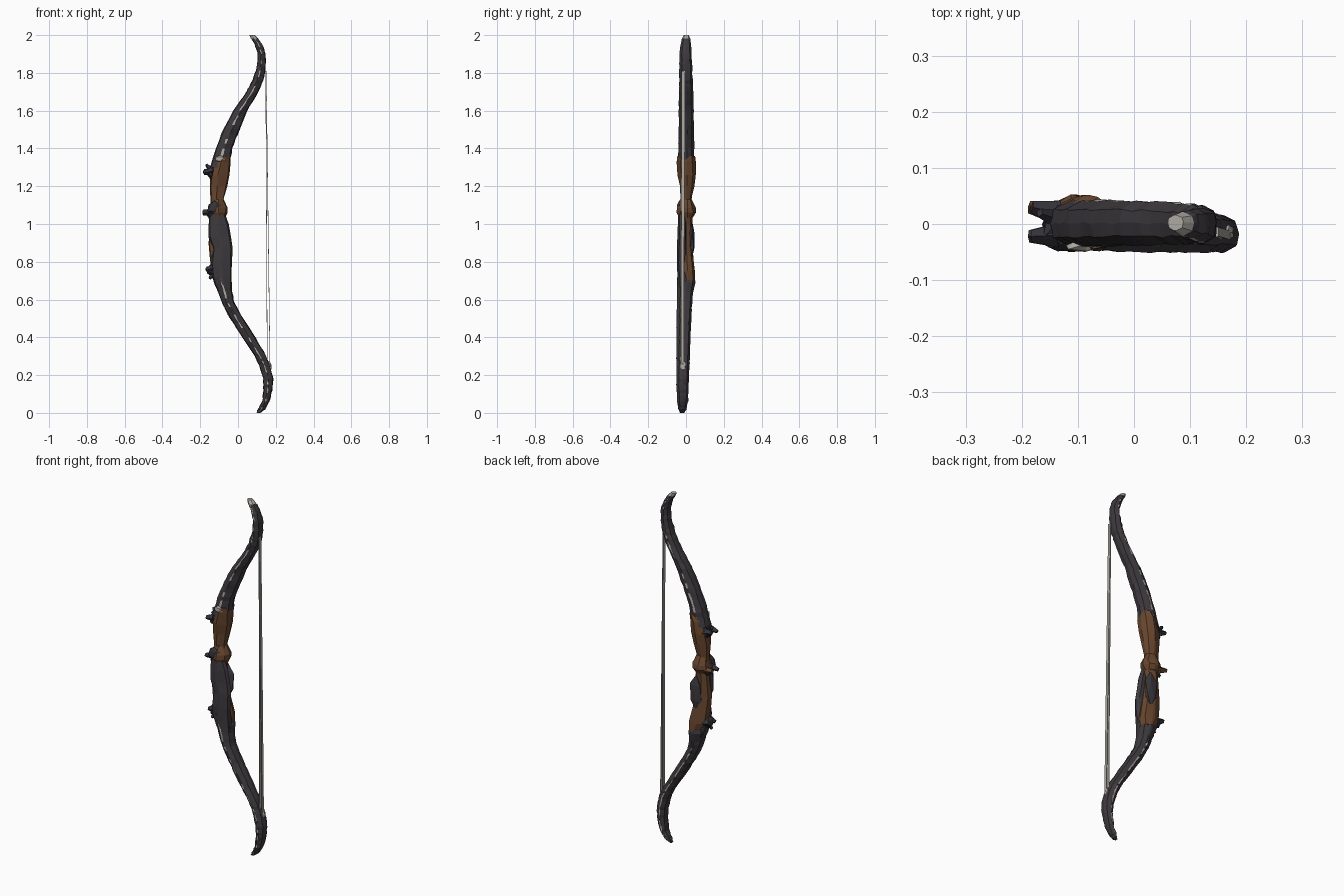
import bpy, bmesh, random
from mathutils import Vector

random.seed(4)
cube = bpy.data.objects.get("Cube")
if cube:
    bpy.data.objects.remove(cube, do_unlink=True)


def material(name, rgb):
    m = bpy.data.materials.new(name)
    m.use_nodes = True
    m.diffuse_color = (*rgb, 1)
    m.node_tree.nodes["Principled BSDF"].inputs["Base Color"].default_value = (*rgb, 1)
    return m


DARK = material("charcoal horn", (.047, .041, .047))
BROWN = material("brown leather", (.14, .062, .028))
PALE = material("pale bone", (.42, .4, .36))
SLATE = material("dark slate wrap", (.034, .034, .042))

# Cross-section in unit half widths, with a narrow strip along front and back
SECTION = [(-.85, -.6), (-.2, -1), (.08, -1), (.85, -.6), (1, .1),
           (.8, .7), (.08, 1), (-.2, 1), (-.9, .6), (-1, 0)]
STRIPS = (1, 6)


def finish(name, bm, mats):
    bmesh.ops.recalc_face_normals(bm, faces=bm.faces)
    mesh = bpy.data.meshes.new(name)
    bm.to_mesh(mesh)
    bm.free()
    for m in mats:
        mesh.materials.append(m)
    ob = bpy.data.objects.new(name, mesh)
    bpy.context.collection.objects.link(ob)
    return ob


def loft(name, rows, mats, steps=1, jitter=0.0, streaks=0.0):
    """Skin rows of (z, x low, x high, y low, y high)."""
    fine = []
    for a, b in zip(rows, rows[1:]):
        for s in range(steps):
            fine.append([p + (q - p) * s / steps for p, q in zip(a, b)])
    fine.append(rows[-1])
    bm = bmesh.new()
    rings = []
    for z, x0, x1, y0, y1 in fine:
        ring = []
        for u, v in SECTION:
            ring.append(bm.verts.new((
                (x0 + x1) / 2 + u * (x1 - x0) / 2 + random.uniform(-jitter, jitter),
                (y0 + y1) / 2 + v * (y1 - y0) / 2 + random.uniform(-jitter, jitter), z)))
        rings.append(ring)
    n = len(SECTION)
    for a, b in zip(rings, rings[1:]):
        for i in range(n):
            f = bm.faces.new((a[i], a[(i + 1) % n], b[(i + 1) % n], b[i]))
            if i in STRIPS and random.random() < streaks:
                f.material_index = 1
    bm.faces.new(rings[0])
    bm.faces.new(rings[-1])
    return finish(name, bm, mats)


def lump(name, centre, size, mat, jitter=.2):
    """Rough faceted knot."""
    bm = bmesh.new()
    bmesh.ops.create_icosphere(bm, subdivisions=1, radius=1)
    for v in bm.verts:
        k = 1 + random.uniform(-jitter, jitter)
        v.co = Vector(c + p * s * k for c, p, s in zip(centre, v.co, size))
    return finish(name, bm, [mat])


def spike(name, base, tip, radius, mat):
    """Blunt four-sided thorn from base to tip."""
    base, tip = Vector(base), Vector(tip)
    axis = tip - base
    bm = bmesh.new()
    bmesh.ops.create_cone(bm, cap_ends=True, segments=4, radius1=radius,
                          radius2=radius * .5, depth=axis.length)
    turn = axis.to_track_quat('Z', 'Y')
    for v in bm.verts:
        v.co = turn @ v.co + (base + tip) / 2
    return finish(name, bm, [mat])


def rod(name, start, end, wx, wy, mat):
    """Flat strand between two points."""
    bm = bmesh.new()
    ends = [[bm.verts.new((p[0] + sx * wx, p[1] + sy * wy, p[2]))
             for sx, sy in ((-1, -1), (1, -1), (1, 1), (-1, 1))] for p in (start, end)]
    a, b = ends
    for i in range(4):
        j = (i + 1) % 4
        bm.faces.new((a[i], a[j], b[j], b[i]))
    bm.faces.new(a)
    bm.faces.new(b)
    return finish(name, bm, [mat])


# Limbs
loft("upper_limb", [
    (1.3, -.15, -.045, -.04, .042), (1.4, -.118, -.03, -.04, .042),
    (1.5, -.08, .008, -.038, .042), (1.6, -.025, .05, -.037, .04),
    (1.7, .045, .108, -.037, .038), (1.76, .075, .135, -.036, .035),
    (1.83, .1, .148, -.035, .032), (1.9, .105, .147, -.033, .028),
    (1.95, .088, .13, -.028, .026), (1.982, .07, .107, -.021, .021)],
    [DARK, PALE], 4, .002, .55)
loft("upper_tip", [(1.982, .068, .107, -.021, .021), (2, .06, .088, -.012, .016)], [PALE])
loft("lower_limb", [
    (0, .098, .118, -.03, -.008), (.02, .105, .145, -.04, .002),
    (.06, .128, .167, -.046, .01), (.12, .135, .182, -.05, .012),
    (.18, .133, .186, -.051, .014), (.25, .112, .172, -.05, .018),
    (.3, .088, .15, -.05, .02), (.4, .022, .092, -.05, .023),
    (.5, -.042, .028, -.05, .028), (.58, -.085, -.018, -.048, .032),
    (.66, -.115, -.035, -.046, .036), (.75, -.15, -.045, -.044, .038)],
    [DARK, PALE], 4, .002, .55)

# Handle
loft("upper_grip", [
    (1.05, -.145, -.065, -.033, .035), (1.13, -.145, -.075, -.027, .03),
    (1.2, -.15, -.058, -.032, .042), (1.26, -.145, -.048, -.045, .05),
    (1.33, -.125, -.04, -.047, .05), (1.36, -.09, -.04, -.044, .048)],
    [BROWN], 1, .003)
loft("lower_grip", [
    (.7, -.105, -.038, -.03, .048), (.75, -.14, -.034, -.036, .047),
    (.83, -.152, -.05, -.034, .038), (.9, -.157, -.062, -.03, .032),
    (1.0, -.148, -.075, -.03, .032), (1.06, -.145, -.065, -.033, .036)],
    [BROWN], 1, .002)
loft("front_wrap", [
    (.57, -.075, -.036, -.046, .03), (.66, -.11, -.034, -.046, .034),
    (.72, -.135, -.034, -.047, .022), (.79, -.145, -.032, -.047, .0),
    (.87, -.132, -.03, -.046, .004), (.93, -.156, -.037, -.044, .004),
    (1.0, -.157, -.05, -.043, .004), (1.05, -.152, -.068, -.04, .0)], [DARK], 1, .002)
loft("lower_flare", [
    (.56, -.06, -.032, -.035, .026), (.64, -.1, -.032, -.04, .038),
    (.69, -.12, -.032, -.04, .048), (.72, -.11, -.045, -.03, .044)], [DARK], 1, .002)
loft("grip_collar", [
    (1.035, -.14, -.07, -.036, .04), (1.06, -.155, -.056, -.048, .051),
    (1.085, -.15, -.058, -.045, .05), (1.13, -.14, -.075, -.028, .032)],
    [BROWN], 1, .004)
lump("arrow_rest_pad", (-.085, .032, .915), (.04, .015, .1), DARK, .1)

# Wraps and blunt knots along the outer edge
lump("collar_knot", (-.125, -.036, 1.085), (.037, .014, .035), SLATE)
for label, z, reach, rear in (("upper", 1.27, -.182, SLATE), ("middle", 1.055, -.187, BROWN),
                              ("lower", .755, -.168, SLATE)):
    lump(label + "_knot", (-.14, 0, z), (.026, .042, .036), SLATE)
    spike(label + "_front_thorn", (-.135, -.02, z + .01), (reach, -.022, z), .022, SLATE)
    spike(label + "_rear_thorn", (-.135, .02, z), (reach, .03, z + .01), .022, rear)
spike("upper_horn", (-.14, .01, 1.28), (-.168, .02, 1.315), .016, SLATE)
spike("lower_horn", (-.13, -.01, .74), (-.15, -.02, .71), .016, SLATE)
lump("upper_bone_chip", (-.092, -.038, 1.345), (.03, .011, .02), PALE)
lump("lower_bone_chip", (.166, -.015, .245), (.014, .014, .028), PALE)

# Bowstring strands
rod("bowstring", (.147, -.014, 1.81), (.155, -.02, .22), .0015, .009, PALE)
rod("bowstring_second", (.149, -.014, 1.81), (.17, -.02, .2), .0015, .008, PALE)
